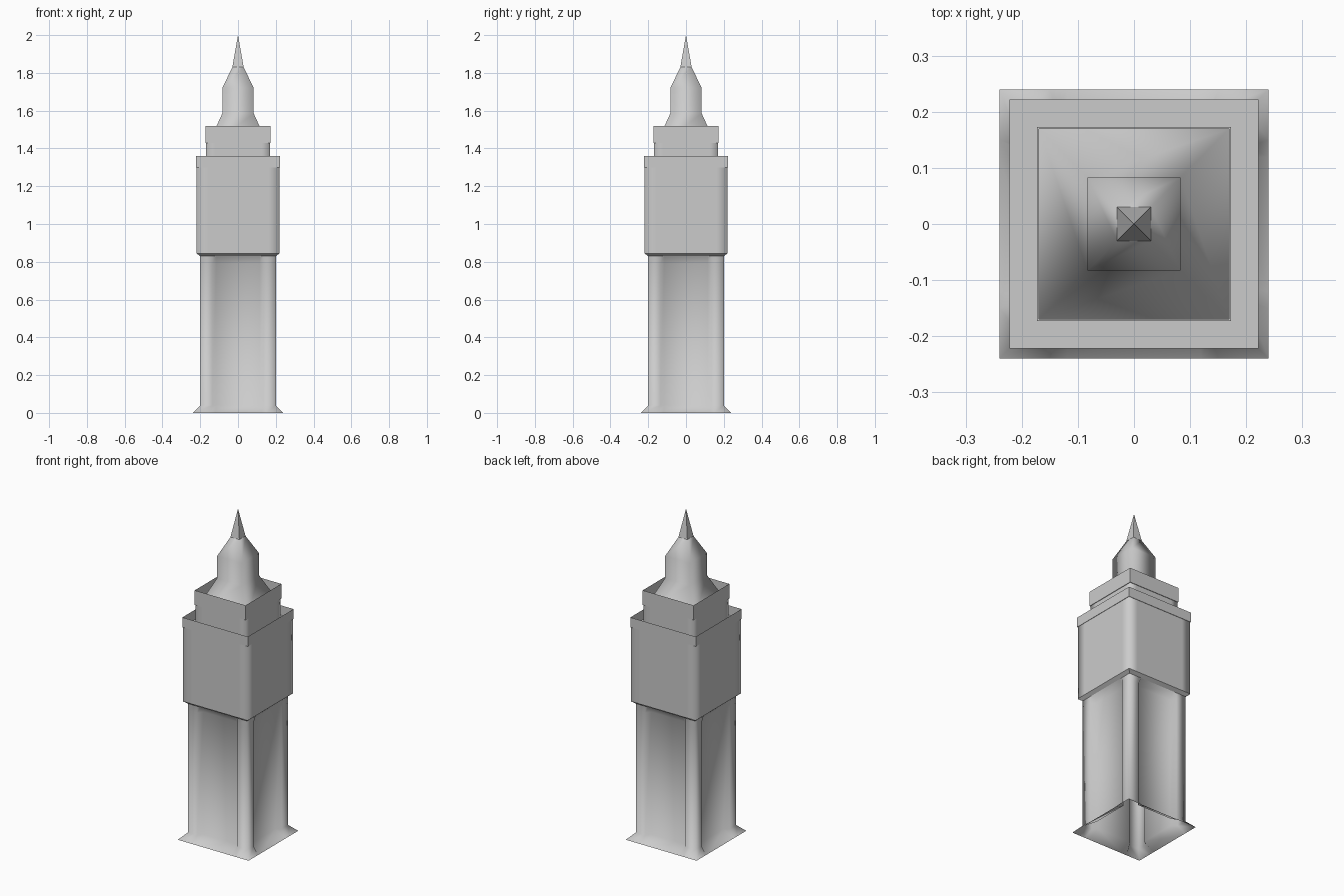
import bpy, bmesh
from math import pi
from mathutils import Matrix, Vector

if "Cube" in bpy.data.objects:
    bpy.data.objects.remove(bpy.data.objects["Cube"])

stone = bpy.data.materials.new("pale_grey_stone")
stone.use_nodes = True
GREY = (0.6, 0.6, 0.6, 1)
stone.diffuse_color = GREY
stone.node_tree.nodes["Principled BSDF"].inputs["Base Color"].default_value = GREY


def square(w, z):
    """Plain four-cornered ring of half width w."""
    return [Vector((x * w, y * w, z)) for x, y in ((-1, -1), (1, -1), (1, 1), (-1, 1))]


def pillared(w, z, edge, inner, depth=0.0):
    """Square ring with corner pillars and a panel sunk by depth on each side."""
    side = [(-w, -w), (-edge, -w), (-inner, depth - w), (inner, depth - w), (edge, -w)]
    return [Matrix.Rotation(k * pi / 2, 3, 'Z') @ Vector((x, y, z))
            for k in range(4) for x, y in side]


def loft(name, rings, smooth=True, apex=None):
    """Skin a stack of equal rings, optionally ending in a point."""
    bm = bmesh.new()
    rows = [[bm.verts.new(p) for p in ring] for ring in rings]
    n = len(rows[0])
    for low, high in zip(rows, rows[1:]):
        for i in range(n):
            j = (i + 1) % n
            bm.faces.new((low[i], low[j], high[j], high[i]))
    if apex is not None:
        tip = bm.verts.new((0, 0, apex))
        for i in range(n):
            bm.faces.new((rows[-1][i], rows[-1][(i + 1) % n], tip))
    for f in bm.faces:
        f.smooth = smooth
    mesh = bpy.data.meshes.new(name)
    bm.to_mesh(mesh)
    bm.free()
    mesh.materials.append(stone)
    obj = bpy.data.objects.new(name, mesh)
    bpy.context.collection.objects.link(obj)
    return obj


# Shaft: flared foot, sunk panels between corner pillars, sloped panel heads
loft("shaft", [
    pillared(0.24, 0.0, 0.15, 0.12),
    pillared(0.20, 0.04, 0.136, 0.115, 0.03),
    pillared(0.20, 0.79, 0.136, 0.115, 0.03),
    pillared(0.20, 0.83, 0.136, 0.115),
])

# Corbel carrying the wider upper storey
loft("corbel", [square(0.20, 0.83), square(0.22, 0.845)], smooth=False)

# Main storey and its parapet
loft("main_storey", [pillared(0.219, z, 0.16, 0.12) for z in (0.845, 1.30)])
loft("main_parapet", [square(0.219, 1.30), square(0.2215, 1.30), square(0.2215, 1.36)],
     smooth=False)
loft("main_roof", [square(0.2215, 1.30), square(0.168, 1.30)], smooth=False)

# Upper storey and its parapet
loft("upper_storey", [pillared(0.169, z, 0.125, 0.09) for z in (1.30, 1.43)])
loft("upper_parapet", [square(0.169, 1.43), square(0.1725, 1.43), square(0.1725, 1.52)],
     smooth=False)

# Spire: sweeping base, straight lantern, taper and needle
loft("spire", [square(w, z) for w, z in
               ((0.169, 1.40), (0.083, 1.585), (0.083, 1.72), (0.03, 1.83))])
loft("spire_needle", [square(0.03, 1.83)], smooth=False, apex=2.0)
